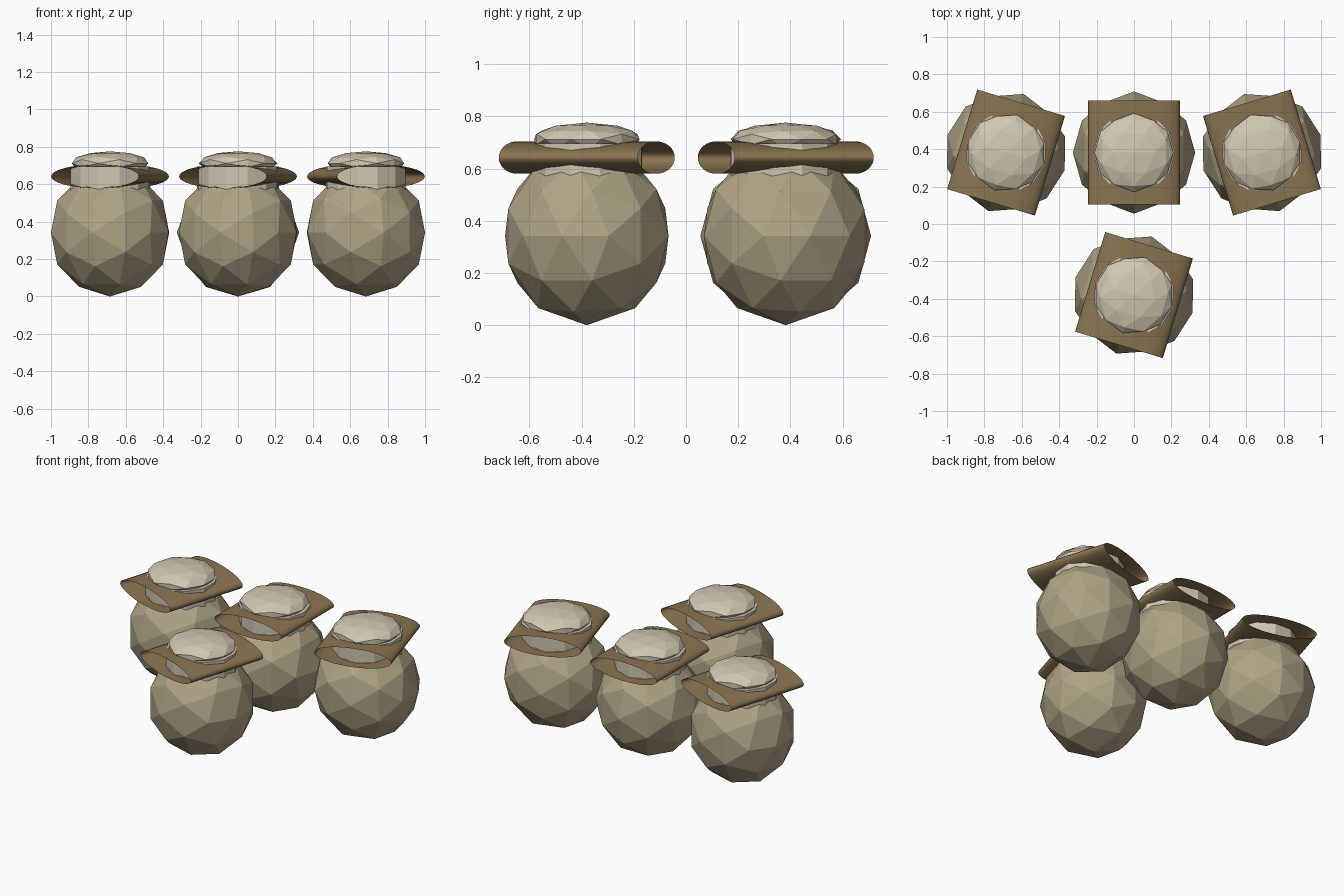
import bpy, bmesh, math
from mathutils import Vector, Matrix

if "Cube" in bpy.data.objects:
    bpy.data.objects.remove(bpy.data.objects["Cube"])


def material(name, rgb):
    m = bpy.data.materials.new(name)
    m.diffuse_color = (*rgb, 1.0)
    m.use_nodes = True
    m.node_tree.nodes["Principled BSDF"].inputs["Base Color"].default_value = m.diffuse_color
    return m


CLAY = material("tan clay", (0.43, 0.37, 0.235))
CLOTH = material("brown wrap", (0.255, 0.175, 0.083))
PALE = material("pale stone", (0.64, 0.575, 0.44))


def finish(bm, name, mat, place, smooth=False):
    bmesh.ops.recalc_face_normals(bm, faces=bm.faces)
    for f in bm.faces:
        f.smooth = smooth
    mesh = bpy.data.meshes.new(name)
    bm.to_mesh(mesh)
    bm.free()
    mesh.materials.append(mat)
    obj = bpy.data.objects.new(name, mesh)
    obj.matrix_world = place
    bpy.context.collection.objects.link(obj)
    return obj


def faceted_ball(name, mat, place, radius, half_height, z):
    """80-sided ball standing on an edge of the base icosahedron."""
    t = (1 + math.sqrt(5)) / 2
    bm = bmesh.new()
    for a in (-1, 1):
        for b in (-t, t):
            for p in ((a, 0, b), (0, b, a), (b, a, 0)):
                bm.verts.new(p)
    bmesh.ops.convex_hull(bm, input=bm.verts)
    bmesh.ops.subdivide_edges(bm, edges=bm.edges[:], cuts=1, use_grid_fill=True)
    for v in bm.verts:
        n = v.co.normalized()
        v.co = Vector((n.x * radius, n.y * radius, n.z * half_height + z))
    return finish(bm, name, mat, place)


def tube(name, mat, place, segments, matrix, caps, smooth):
    """Unit cylinder shaped by a matrix."""
    bm = bmesh.new()
    bmesh.ops.create_cone(bm, cap_ends=caps, segments=segments,
                          radius1=1, radius2=1, depth=2, matrix=matrix)
    return finish(bm, name, mat, place, smooth)


# Four jars: x, y, turn in degrees
for x, y, turn in ((-0.684, 0.382, -16.8), (0, 0.382, 0),
                   (0.684, 0.382, 16.8), (0, -0.38, -16.8)):
    place = Matrix.Translation((x, y, 0)) @ Matrix.Rotation(math.radians(turn), 4, 'Z')
    # round body
    faceted_ball("jar_body", CLAY, place, 0.327, 0.342, 0.342)
    # neck
    tube("jar_neck", PALE, place, 12,
         Matrix.Translation((0, 0, 0.627)) @ Matrix.Diagonal((0.218, 0.218, 0.068, 1)),
         True, False)
    # flattened open-ended wrap, running front to back
    tube("jar_wrap", CLOTH, place, 32,
         Matrix.Translation((0, 0, 0.642)) @ Matrix.Diagonal((0.245, 0.278, 0.062, 1))
         @ Matrix.Rotation(math.pi / 2, 4, 'X'), False, True)
    # domed lid
    faceted_ball("jar_lid", PALE, place, 0.211, 0.064, 0.712)
